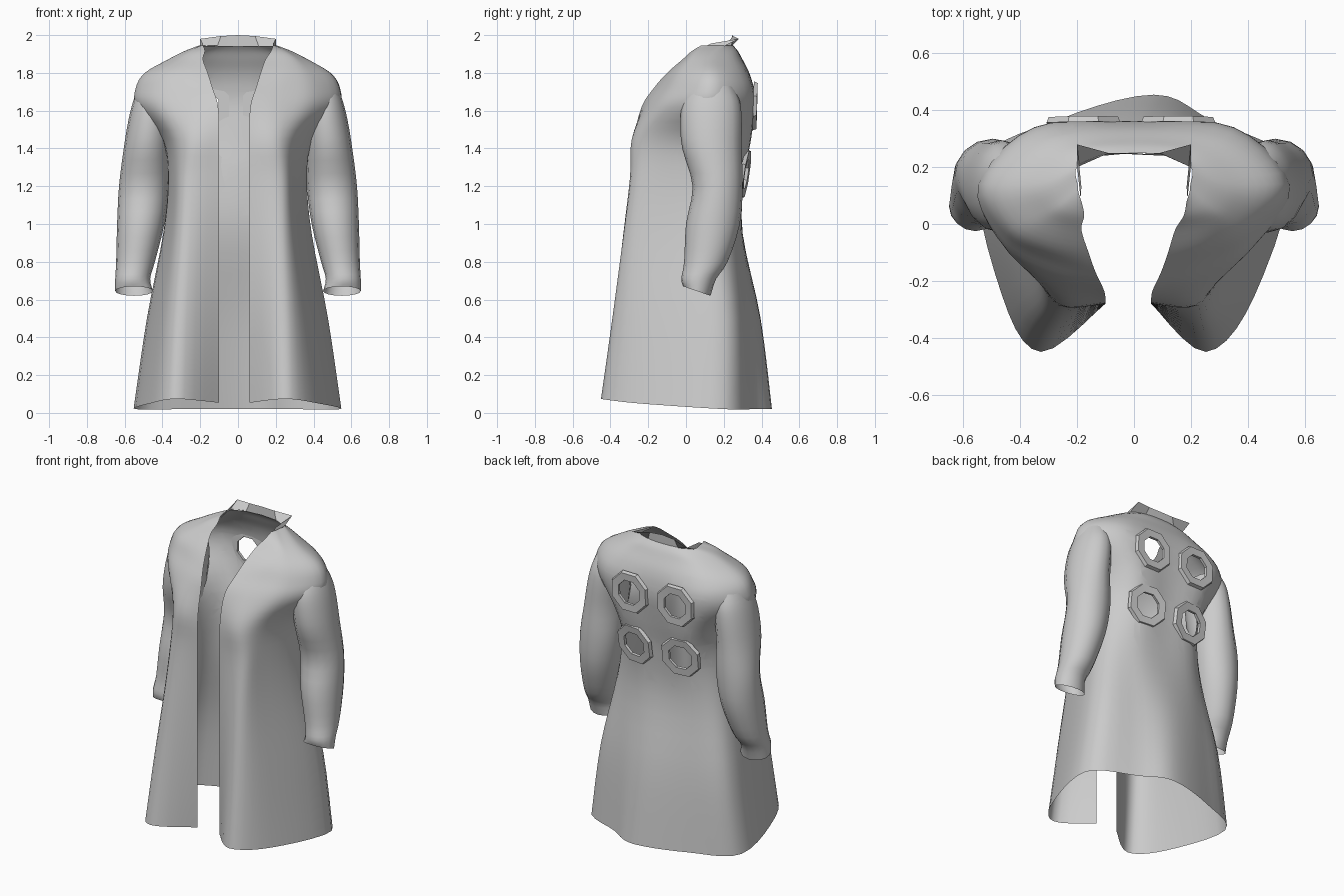
import bpy, bmesh, math
from mathutils import Vector
from mathutils.bvhtree import BVHTree

if "Cube" in bpy.data.objects:
    bpy.data.objects.remove(bpy.data.objects["Cube"])

cloth = bpy.data.materials.new("grey_cloth")
GREY = (0.6, 0.6, 0.6, 1)
cloth.diffuse_color = GREY
cloth.use_nodes = True
cloth.node_tree.nodes["Principled BSDF"].inputs["Base Color"].default_value = GREY


def spline(pts, steps):
    """Smooth open curve through the points."""
    pts = [Vector(p) for p in pts]
    out = []
    for i in range(len(pts) - 1):
        a, b, c, d = pts[max(i - 1, 0)], pts[i], pts[i + 1], pts[min(i + 2, len(pts) - 1)]
        for s in range(steps):
            t = s / steps
            out.append(b + (c - a) * t / 2 + (2 * a - 5 * b + 4 * c - d) * t * t / 2
                       + (3 * b - a - 3 * c + d) * t ** 3 / 2)
    return out + [pts[-1]]


def grid(rows, closed=False, loop=False):
    """Skin a list of point rows into quads."""
    bm = bmesh.new()
    v = [[bm.verts.new(p) for p in row] for row in rows]
    n = len(rows[0])
    for i in range(len(v) if loop else len(v) - 1):
        k = (i + 1) % len(v)
        for j in range(n if closed else n - 1):
            m = (j + 1) % n
            bm.faces.new((v[i][j], v[i][m], v[k][m], v[k][j]))
    bm.normal_update()
    return bm


def finish(bm, name, angle):
    mesh = bpy.data.meshes.new(name)
    bm.to_mesh(mesh)
    bm.free()
    obj = bpy.data.objects.new(name, mesh)
    bpy.context.collection.objects.link(obj)
    mesh.materials.append(cloth)
    bpy.ops.object.select_all(action='DESELECT')
    obj.select_set(True)
    bpy.context.view_layer.objects.active = obj
    bpy.ops.object.shade_smooth_by_angle(angle=math.radians(angle))


def both_sides(half):
    """Half row from front edge to back centre, completed on the other side."""
    return half + [(-x, y, z) for x, y, z in reversed(half[:-1])]


# Coat body: height, front edge, front fold, side, back quarter, back centre
LEVELS = [
    (0.02, (.08, -.28), (.29, -.45), (.545, .20), (.27, .365), (.07, .455)),
    (0.50, (.08, -.28), (.28, -.39), (.475, .20), (.25, .335), (.03, .395)),
    (0.95, (.08, -.28), (.26, -.33), (.39, .14), (.24, .275), (0, .30)),
    (1.25, (.08, -.28), (.25, -.29), (.365, .11), (.23, .29), (0, .305)),
    (1.45, (.08, -.275), (.23, -.28), (.40, .11), (.27, .325), (0, .335)),
    (1.62, (.085, -.235), (.25, -.20), (.535, .13), (.34, .34), (0, .36)),
    (1.72, (.115, -.17), (.27, -.13), (.54, .14), (.35, .335), (0, .355)),
    (1.80, (.14, -.10), (.28, -.075), (.49, .14), (.32, .305), (0, .335)),
    (1.87, (.165, -.02), (.27, 0), (.37, .14), (.25, .27), (0, .30)),
    (1.915, (.175, .03), (.24, .05), (.28, .16), (.18, .255), (0, .275)),
    (1.945, (.185, .08), (.195, .11), (.20, .20), (.11, .24), (0, .25)),
]
rows = []
for z, edge, fold, side, quarter, back in LEVELS:
    flank = (fold[0] + .6 * (side[0] - fold[0]), fold[1] + .3 * (side[1] - fold[1]))
    half = [edge, fold, flank, side, quarter, back]
    lift = .12 if z < .1 else 0
    pts = both_sides([(x, y, z + lift * max(0, -y)) for x, y in half])
    # The front panels sit slightly off centre below the neck
    pts = [(x - (.02 + .1 * max(0, -y - .28) if y < 0 else 0), y, h) for x, y, h in pts]
    rows.append(spline(pts, 5))
columns = [spline(col, 4) for col in zip(*rows)]
body = grid(list(zip(*columns)))

# Four octagonal vents: cut the cloth, then frame each hole
tree = BVHTree.FromBMesh(body)
OUTER, INNER = .13, .076
vents = []
for z in (1.625, 1.265):
    for x in (-.178, .156):
        centre, normal, _, _ = tree.ray_cast(Vector((x, 2, z)), Vector((0, -1, 0)))
        across = normal.cross(Vector((0, 0, 1))).normalized()
        vents.append((centre, normal, across, across.cross(normal)))

for centre, normal, across, up in vents:
    sides = [across * math.cos(k * math.pi / 4) + up * math.sin(k * math.pi / 4) for k in range(8)]
    for d in sides:
        near = [f for f in body.faces if (f.calc_center_median() - centre).length < .2]
        geom = set(near)
        for f in near:
            geom.update(f.edges)
            geom.update(f.verts)
        bmesh.ops.bisect_plane(body, geom=list(geom), plane_co=centre + d * INNER, plane_no=d)
    hole = []
    for f in body.faces:
        offset = f.calc_center_median() - centre
        if offset.length < .2 and all(offset.dot(d) < INNER for d in sides):
            hole.append(f)
    bmesh.ops.delete(body, geom=hole, context='FACES')
finish(body, "coat_body", 40)

PROFILE = [(INNER, -.008), (INNER, .01), (OUTER - .008, .012), (OUTER, -.008)]
for i, (centre, normal, across, up) in enumerate(vents):
    rows = []
    for k in range(8):
        a = (k + .5) * math.pi / 4
        d = (across * math.cos(a) + up * math.sin(a)) / math.cos(math.pi / 8)
        rows.append([centre + d * r + normal * h for r, h in PROFILE])
    ring = grid(rows, closed=True, loop=True)
    bmesh.ops.recalc_face_normals(ring, faces=ring.faces[:])
    finish(ring, f"vent_frame_{i + 1}", 20)

# Sleeves, tucked under the shoulders: height, inner x, outer x, front y, back y
SLEEVE = [
    (.645, .45, .65, -.015, .13), (.71, .465, .65, -.025, .16), (.80, .44, .645, -.01, .22),
    (1.0, .39, .64, 0, .285), (1.2, .365, .63, .035, .30), (1.4, .36, .605, -.02, .295),
    (1.55, .35, .58, -.03, .295), (1.65, .35, .555, -.015, .285), (1.73, .36, .525, .03, .25),
]
for name, s in (("left_sleeve", 1), ("right_sleeve", -1)):
    rows = []
    for z, x0, x1, y0, y1 in SLEEVE:
        ring = []
        for k in range(16):
            a = s * k * math.pi / 8
            # Cuff hangs lower at the back
            dip = .025 * math.sin(a) if z < .65 else 0
            ring.append((s * ((x0 + x1) / 2 + (x1 - x0) / 2 * math.cos(a)),
                         (y0 + y1) / 2 + (y1 - y0) / 2 * math.sin(a), z - dip))
        rows.append(ring)
    columns = [spline(col, 3) for col in zip(*rows)]
    sleeve = grid(list(zip(*columns)), closed=True)
    bmesh.ops.recalc_face_normals(sleeve, faces=sleeve.faces[:])
    finish(sleeve, name, 50)

# Standing collar with pointed tips
base = both_sides([(.188, .09, 1.935), (.20, .20, 1.94), (.11, .24, 1.94), (0, .25, 1.94)])
rim = both_sides([(.185, .13, 1.955), (.20, .28, 1.98), (.09, .25, 1.995), (0, .245, 2)])
finish(grid([base, rim]), "collar", 30)
